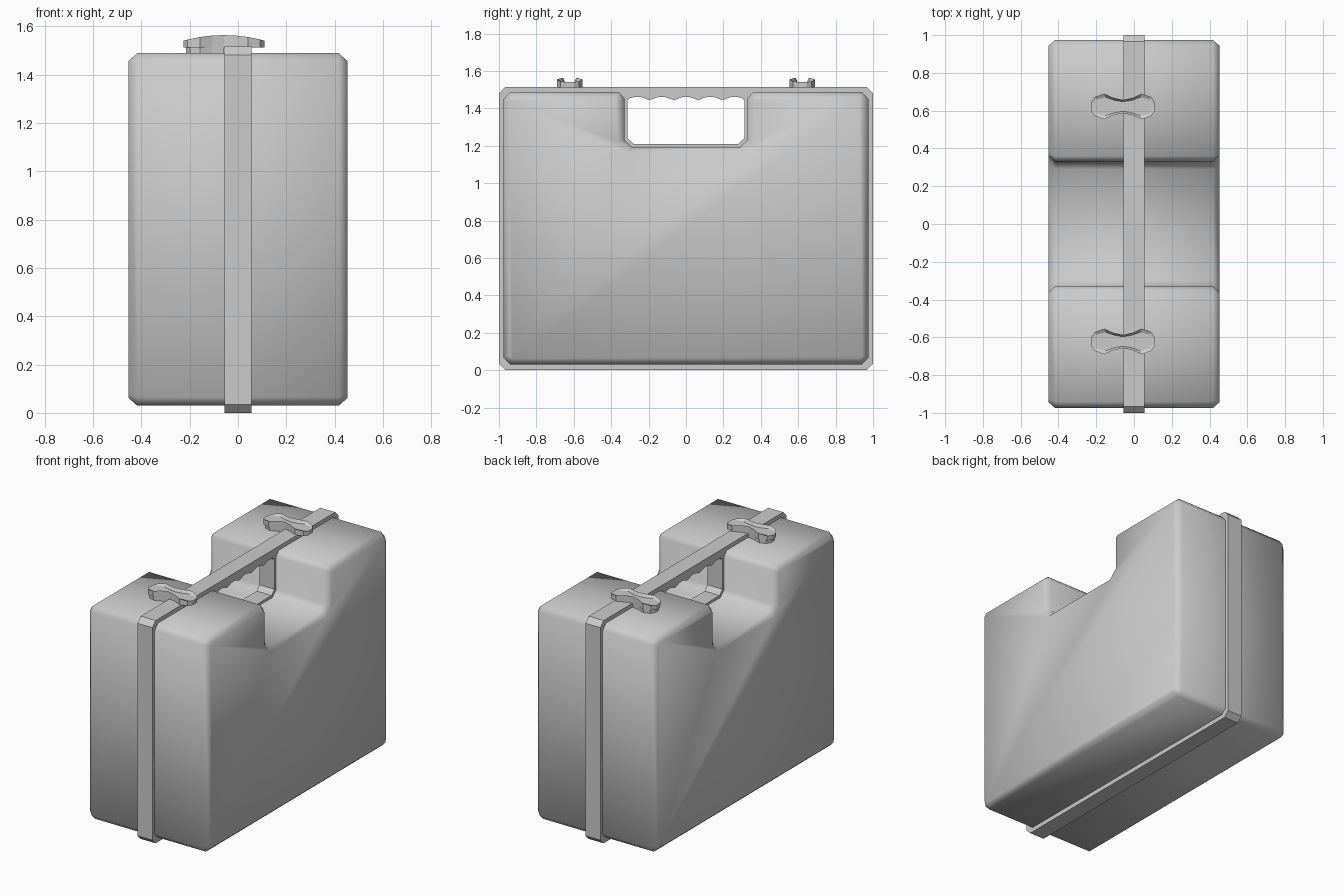
import bpy, bmesh, math
from mathutils import Vector

if "Cube" in bpy.data.objects:
    bpy.data.objects.remove(bpy.data.objects["Cube"])


def finish(name, bm, smooth=False):
    bmesh.ops.recalc_face_normals(bm, faces=bm.faces)
    me = bpy.data.meshes.new(name)
    bm.to_mesh(me)
    bm.free()
    ob = bpy.data.objects.new(name, me)
    bpy.context.collection.objects.link(ob)
    for p in me.polygons:
        p.use_smooth = smooth
    return ob


def loft(name, rings, smooth=False):
    """Skin closed rings of equal length and cap both ends."""
    bm = bmesh.new()
    vs = [[bm.verts.new(p) for p in r] for r in rings]
    for a, b in zip(vs, vs[1:]):
        for i in range(len(a)):
            j = (i + 1) % len(a)
            bm.faces.new((a[i], a[j], b[j], b[i]))
    bm.faces.new(vs[0])
    bm.faces.new(vs[-1])
    return finish(name, bm, smooth)


def mirror_half(half):
    """Complete an outline from its +first-axis half."""
    return half + [(-a, b) for a, b in reversed(half)]


def inset(poly, d):
    """Offset a counter-clockwise outline inwards."""
    out = []
    for i, p in enumerate(poly):
        a, p, b = Vector(poly[i - 1]), Vector(p), Vector(poly[(i + 1) % len(poly)])
        u, v = (p - a).normalized(), (b - p).normalized()
        n1, n2 = Vector((-u.y, u.x)), Vector((-v.y, v.x))
        out.append(tuple(p + (n1 + n2) * d / (1 + n1.dot(n2))))
    return out


# case body with handle notch
body = mirror_half([(0.94, 0.03), (0.975, 0.065), (0.975, 1.45), (0.94, 1.488),
                    (0.36, 1.488), (0.33, 1.455), (0.33, 1.232), (0.29, 1.192)])
small = inset(body, 0.032)
W, C = 0.453, 0.036
loft("case_body", [[(x, y, z) for y, z in prof] for x, prof in
                   ((-W, small), (-W + C, body), (W - C, body), (W, small))], True)

# centre band with finger-grooved handle opening
outer = mirror_half([(0.965, 0), (1, 0.035), (1, 1.48), (0.965, 1.515)])
hole = [(-0.312, 1.24), (-0.28, 1.21), (0.28, 1.21), (0.312, 1.24), (0.312, 1.443)]
for i in range(31):
    y = 0.3 - 0.02 * i
    hole.append((y, 1.442 + 0.02 * abs(math.cos(math.pi * y / 0.13))))
hole.append((-0.312, 1.443))
bm = bmesh.new()
for loop in (outer, hole):
    v = [bm.verts.new((-0.056, y, z)) for y, z in loop]
    for i in range(len(v)):
        bm.edges.new((v[i - 1], v[i]))
bmesh.ops.triangle_fill(bm, edges=bm.edges[:], use_beauty=True)
ext = bmesh.ops.extrude_face_region(bm, geom=bm.faces[:])
bmesh.ops.translate(bm, vec=(0.112, 0, 0),
                    verts=[g for g in ext["geom"] if isinstance(g, bmesh.types.BMVert)])
finish("band_and_handle", bm)

# peanut-shaped latches with a raised rim, and their feet
quarter = [(0.168, 0.022), (0.15, 0.05), (0.1, 0.068), (0.05, 0.046)]
top_half = quarter + [(0, 0.035)] + [(-x, y) for x, y in reversed(quarter)]
peanut = top_half + [(x, -y) for x, y in reversed(top_half)]
CX = -0.058
for side, cy in (("front", -0.622), ("back", 0.622)):
    low = [(CX + x, cy + y, 1.512) for x, y in peanut]
    rim = [(CX + x, cy + y, 1.54 + 0.023 * (1 - (x / 0.168) ** 2)) for x, y in peanut]
    dip = [(CX + x * 0.93, cy + y * 0.72, 1.54) for x, y in peanut]
    loft(side + "_latch", [low, rim, dip])
    foot = [(-0.158, -0.02), (-0.14, -0.046), (-0.1, -0.06), (-0.05, -0.042), (0, -0.033)]
    foot += [(x, -y) for x, y in reversed(foot)]
    loft(side + "_latch_foot", [[(CX + x, cy + y, z) for x, y in foot] for z in (1.486, 1.514)])
